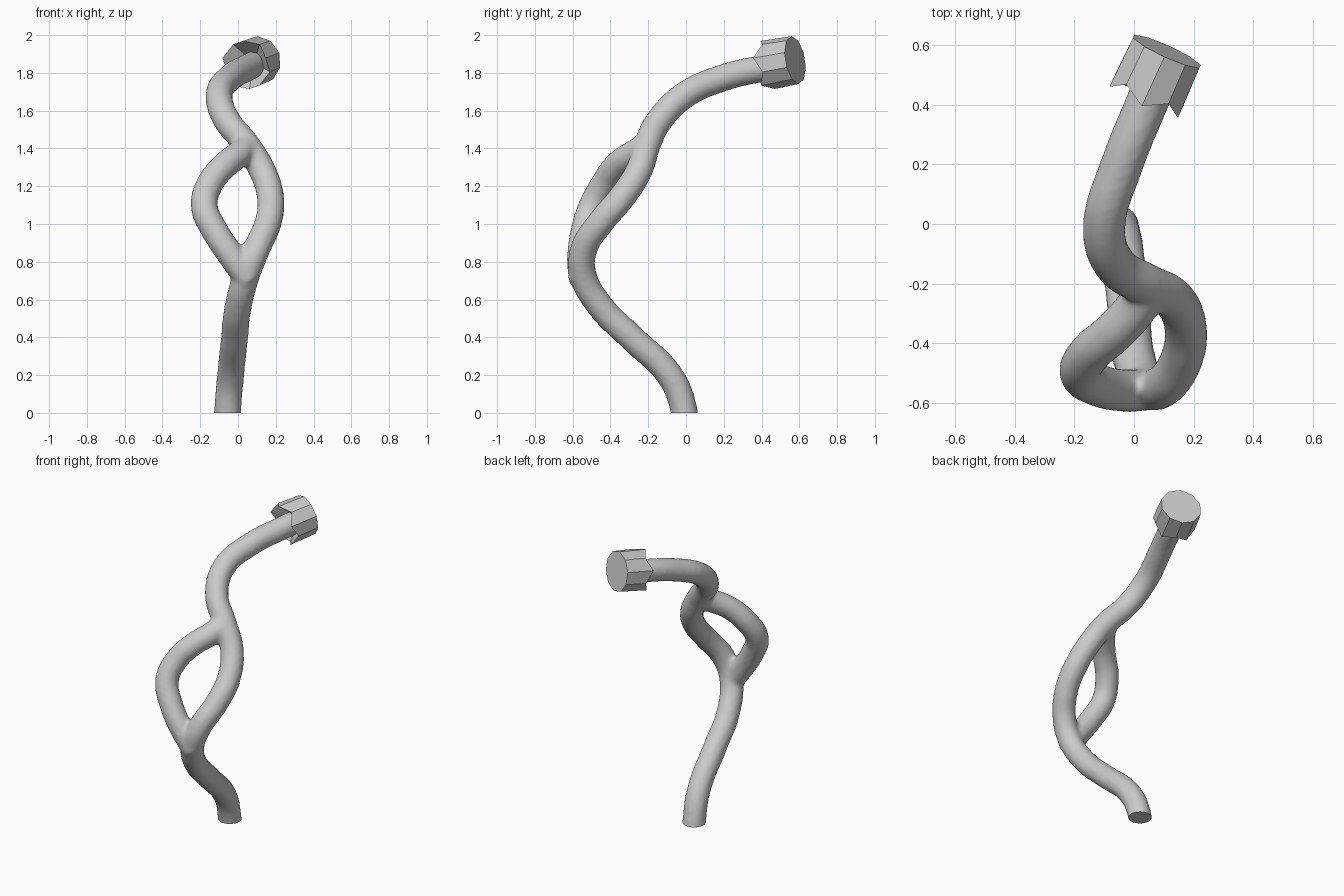
import bpy, bmesh, math
from mathutils import Vector

if "Cube" in bpy.data.objects:
    bpy.data.objects.remove(bpy.data.objects["Cube"])

RADIUS = 0.073


def link(name, mesh):
    ob = bpy.data.objects.new(name, mesh)
    bpy.context.collection.objects.link(ob)
    return ob


def evaluated(ob):
    deps = bpy.context.evaluated_depsgraph_get()
    return bpy.data.meshes.new_from_object(ob.evaluated_get(deps))


def tube_mesh(points):
    """Round closed tube through the points."""
    cu = bpy.data.curves.new("path", 'CURVE')
    cu.dimensions = '3D'
    cu.bevel_depth = RADIUS
    cu.bevel_resolution = 4
    cu.resolution_u = 6
    cu.use_fill_caps = True
    sp = cu.splines.new('BEZIER')
    sp.bezier_points.add(len(points) - 1)
    for bp, p in zip(sp.bezier_points, points):
        bp.co = p
        bp.handle_left_type = bp.handle_right_type = 'AUTO'
    ob = link("path", cu)
    me = evaluated(ob)
    bpy.data.objects.remove(ob)
    return me


# Stem: main path plus the side branch that rejoins it
main = [(-0.055, 0.0, -0.12), (-0.054, -0.012, 0.02), (-0.04, -0.08, 0.19),
        (-0.018, -0.29, 0.40), (0.0, -0.45, 0.56), (0.045, -0.545, 0.73),
        (0.10, -0.54, 0.87), (0.16, -0.45, 1.01), (0.172, -0.34, 1.14),
        (0.13, -0.25, 1.28), (0.045, -0.205, 1.42), (-0.06, -0.14, 1.55),
        (-0.10, -0.01, 1.68), (-0.04, 0.20, 1.775), (0.045, 0.41, 1.825),
        (0.095, 0.53, 1.85)]
branch = [(0.06, -0.55, 0.70), (-0.02, -0.558, 0.81), (-0.12, -0.54, 0.96),
          (-0.178, -0.50, 1.09), (-0.15, -0.435, 1.21), (-0.07, -0.365, 1.31),
          (0.0, -0.29, 1.365), (0.05, -0.21, 1.41)]
bm = bmesh.new()
for path in (main, branch):
    bm.from_mesh(tube_mesh(path))
bmesh.ops.remove_doubles(bm, verts=bm.verts, dist=1e-4)
raw = bpy.data.meshes.new("stem_raw")
bm.to_mesh(raw)
bm.free()

# Fuse the tubes, soften the forks, then cut the foot flat on the ground
tmp = link("stem_raw", raw)
rm = tmp.modifiers.new("fuse", 'REMESH')
rm.mode = 'VOXEL'
rm.voxel_size = 0.014
sm = tmp.modifiers.new("soften", 'SMOOTH')
sm.factor = 0.5
sm.iterations = 6
stem_mesh = evaluated(tmp)
bpy.data.objects.remove(tmp)
bm = bmesh.new()
bm.from_mesh(stem_mesh)
cut = bmesh.ops.bisect_plane(bm, geom=bm.verts[:] + bm.edges[:] + bm.faces[:],
                             plane_co=(0, 0, 0), plane_no=(0, 0, 1), clear_inner=True)
for f in bm.faces:
    f.smooth = True
foot = bmesh.ops.edgeloop_fill(
    bm, edges=[e for e in cut['geom_cut'] if isinstance(e, bmesh.types.BMEdge)])
for f in foot['faces']:
    f.smooth = False
bmesh.ops.recalc_face_normals(bm, faces=bm.faces)
for e in bm.edges:
    if e.is_manifold and e.calc_face_angle(0) > math.radians(50):
        e.smooth = False
bm.to_mesh(stem_mesh)
bm.free()
link("stem", stem_mesh)

# Flower cup: ten flat sides, zigzag rim towards the stem, closed flat end
SIDES = 10
axis = Vector((0.41, 0.90, 0.16)).normalized()
rot = axis.to_track_quat('Z', 'Y')
end = Vector((0.11, 0.578, 1.868))
bm = bmesh.new()


def ring(radius, depths):
    out = []
    for i in range(SIDES):
        a = math.tau * (i + 0.5) / SIDES
        d = depths[i % len(depths)]
        out.append(bm.verts.new(end + rot @ Vector((radius * math.cos(a), radius * math.sin(a), -d))))
    return out


rings = [ring(0.128, [0.0]), ring(0.132, [0.183, 0.142]), ring(0.06, [0.10])]
for lo, hi in zip(rings, rings[1:]):
    for i in range(SIDES):
        j = (i + 1) % SIDES
        bm.faces.new((lo[i], lo[j], hi[j], hi[i]))
bm.faces.new(rings[0])
bm.faces.new(rings[-1])
bmesh.ops.recalc_face_normals(bm, faces=bm.faces)
cup = bpy.data.meshes.new("flower_cup")
bm.to_mesh(cup)
bm.free()
link("flower_cup", cup)
